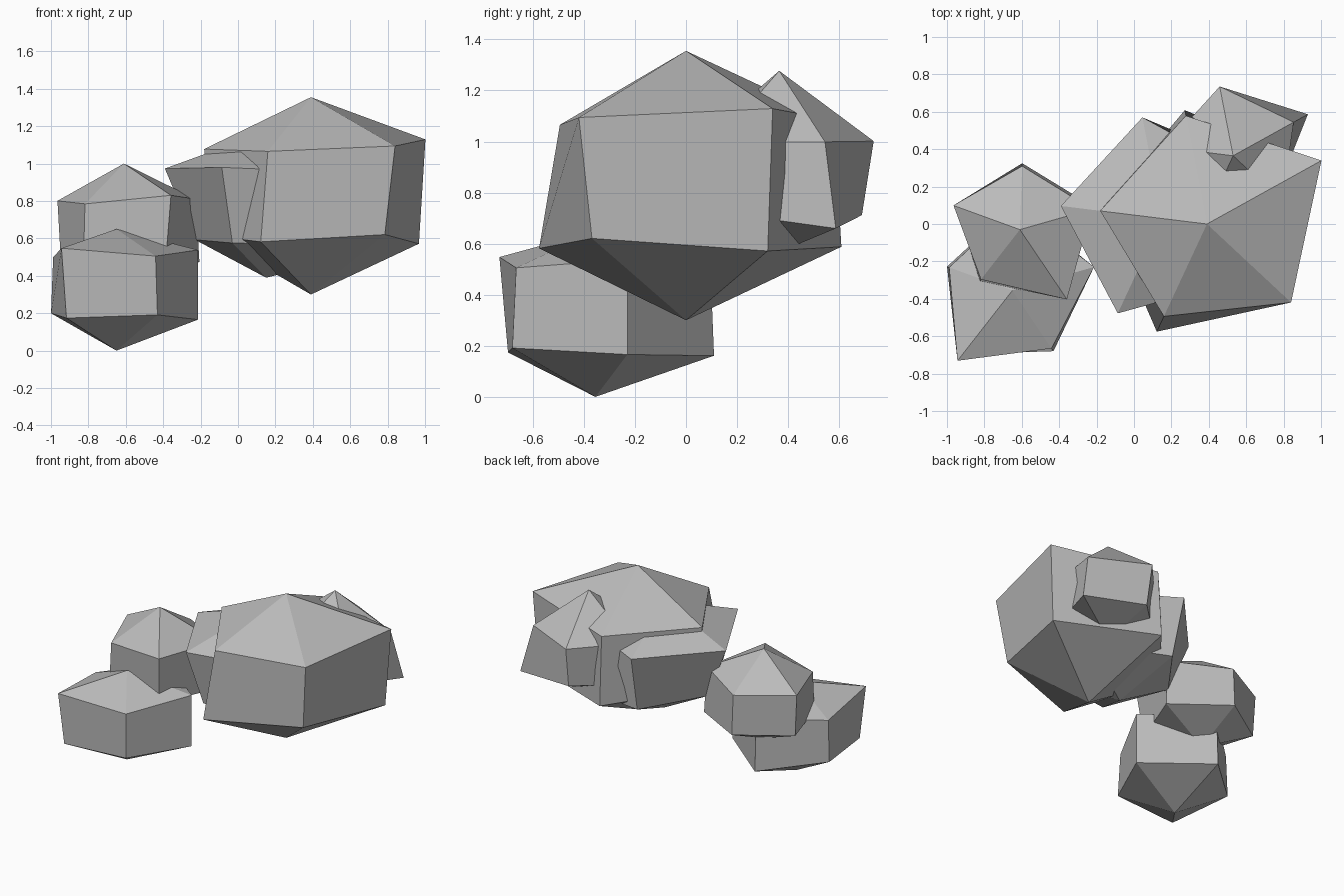
import bpy, bmesh
from math import cos, sin, radians

default_cube = bpy.data.objects.get("Cube")
if default_cube:
    bpy.data.objects.remove(default_cube, do_unlink=True)

# Single stone colour
stone = bpy.data.materials.new("grey_stone")
stone.use_nodes = True
grey = (0.5, 0.5, 0.5, 1.0)
stone.diffuse_color = grey
shader = next(node for node in stone.node_tree.nodes if node.type == "BSDF_PRINCIPLED")
shader.inputs["Base Color"].default_value = grey
shader.inputs["Roughness"].default_value = 0.9

SIDES = 5
RISE = 0.41  # ring height per unit of corner radius


def rock(name, center, turn, top, bottom, upper, lower):
    """Five-sided boulder: two rings of corners pushed in or out, closed by two poles."""
    bm = bmesh.new()

    def ring(radii, rise):
        corners = []
        for index, radius in enumerate(radii):
            angle = radians(turn + index * 360 / SIDES)
            corners.append(bm.verts.new((radius * cos(angle), radius * sin(angle), radius * rise)))
        return corners

    upper_ring = ring(upper, RISE)
    lower_ring = ring(lower, -RISE)
    peak = bm.verts.new((0, 0, top))
    foot = bm.verts.new((0, 0, -bottom))

    # Sloping cap, side wall and underside for each side
    for side in range(SIDES):
        following = (side + 1) % SIDES
        bm.faces.new((upper_ring[side], upper_ring[following], peak))
        bm.faces.new((lower_ring[side], lower_ring[following],
                      upper_ring[following], upper_ring[side]))
        bm.faces.new((lower_ring[following], lower_ring[side], foot))
    bmesh.ops.recalc_face_normals(bm, faces=bm.faces[:])

    mesh = bpy.data.meshes.new(name)
    bm.to_mesh(mesh)
    bm.free()
    mesh.materials.append(stone)
    boulder = bpy.data.objects.new(name, mesh)
    boulder.location = center
    bpy.context.collection.objects.link(boulder)
    return boulder


# Cluster of large boulders on the left
rock("large_rock", center=(0.39, 0, 0.842), turn=29, top=0.513, bottom=0.542,
     upper=(0.7, 0.59, 0.575, 0.545, 0.615), lower=(0.66, 0.62, 0.55, 0.635, 0.54))
rock("middle_rock", center=(0.15, 0.03, 0.75), turn=29, top=0.42, bottom=0.36,
     upper=(0.5, 0.55, 0.545, 0.56, 0.5), lower=(0.58, 0.45, 0.383, 0.426, 0.45))
rock("back_rock", center=(0.53, 0.365, 0.847), turn=29, top=0.43, bottom=0.28,
     upper=(0.37, 0.377, 0.37, 0.36, 0.36), lower=(0.457, 0.33, 0.36, 0.36, 0.31))

# Pair of small boulders on the right
rock("upper_small_rock", center=(-0.61, -0.03, 0.646), turn=16, top=0.354, bottom=0.3,
     upper=(0.4, 0.34, 0.378, 0.338, 0.45), lower=(0.42, 0.355, 0.36, 0.35, 0.4))
rock("lower_small_rock", center=(-0.65, -0.355, 0.352), turn=16, top=0.298, bottom=0.352,
     upper=(0.454, 0.45, 0.36, 0.477, 0.374), lower=(0.454, 0.465, 0.372, 0.434, 0.392))
